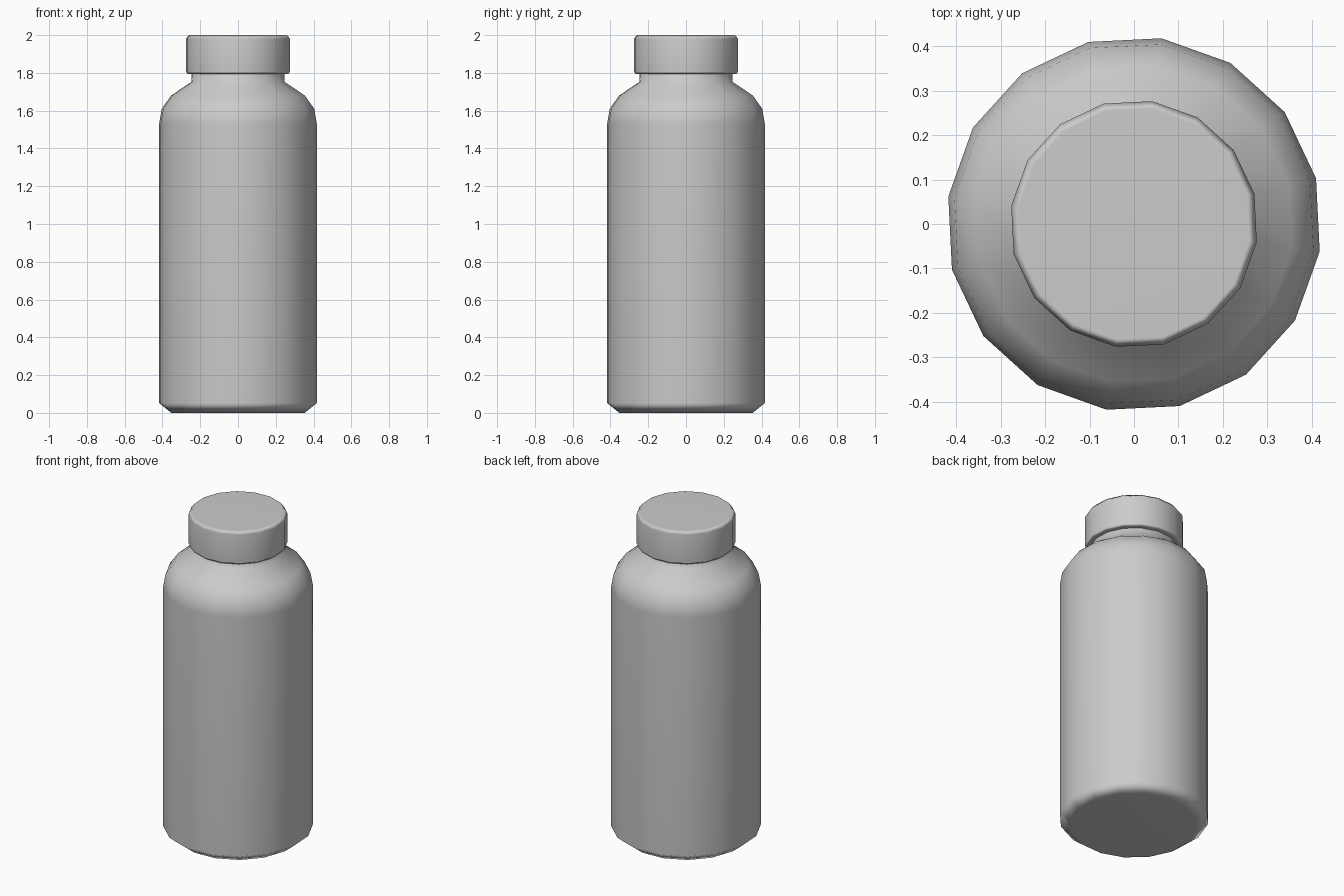
import bpy
import bmesh
from math import cos, sin, radians, tau

SIDES = 16
TURN = radians(14.1)

cube = bpy.data.objects.get("Cube")
if cube:
    bpy.data.objects.remove(cube, do_unlink=True)

# Single plain grey for the whole bottle
grey = bpy.data.materials.new("plain grey")
grey.use_nodes = True
colour = (0.6, 0.6, 0.6, 1)
grey.diffuse_color = colour
grey.node_tree.nodes["Principled BSDF"].inputs["Base Color"].default_value = colour


def turned_part(name, profile):
    """Spin a (radius, height) profile, listed bottom to top, into a closed solid."""
    bm = bmesh.new()
    rings = []
    for r, z in profile:
        angles = [TURN + tau * i / SIDES for i in range(SIDES)]
        rings.append([bm.verts.new((r * cos(a), r * sin(a), z)) for a in angles])
    for low, high in zip(rings, rings[1:]):
        for i in range(SIDES):
            j = (i + 1) % SIDES
            bm.faces.new((low[i], low[j], high[j], high[i]))
    bm.faces.new(list(reversed(rings[0])))
    bm.faces.new(rings[-1])
    mesh = bpy.data.meshes.new(name)
    bm.to_mesh(mesh)
    bm.free()
    mesh.materials.append(grey)
    obj = bpy.data.objects.new(name, mesh)
    bpy.context.collection.objects.link(obj)

    # Smooth shading that keeps the large faces clean
    bpy.ops.object.select_all(action="DESELECT")
    obj.select_set(True)
    bpy.context.view_layer.objects.active = obj
    bpy.ops.object.shade_smooth_by_angle(angle=radians(60))
    weighted = obj.modifiers.new("weighted normals", "WEIGHTED_NORMAL")
    weighted.keep_sharp = True
    return obj


# Body with chamfered base, rounded shoulder and short neck
turned_part("bottle_body", [
    (0.357, 0.0), (0.422, 0.052), (0.422, 1.53), (0.408, 1.61),
    (0.358, 1.68), (0.25, 1.752), (0.248, 1.82)])

# Cap with softened rims
turned_part("bottle_cap", [
    (0.268, 1.793), (0.279, 1.806), (0.279, 1.98), (0.262, 2.0)])
